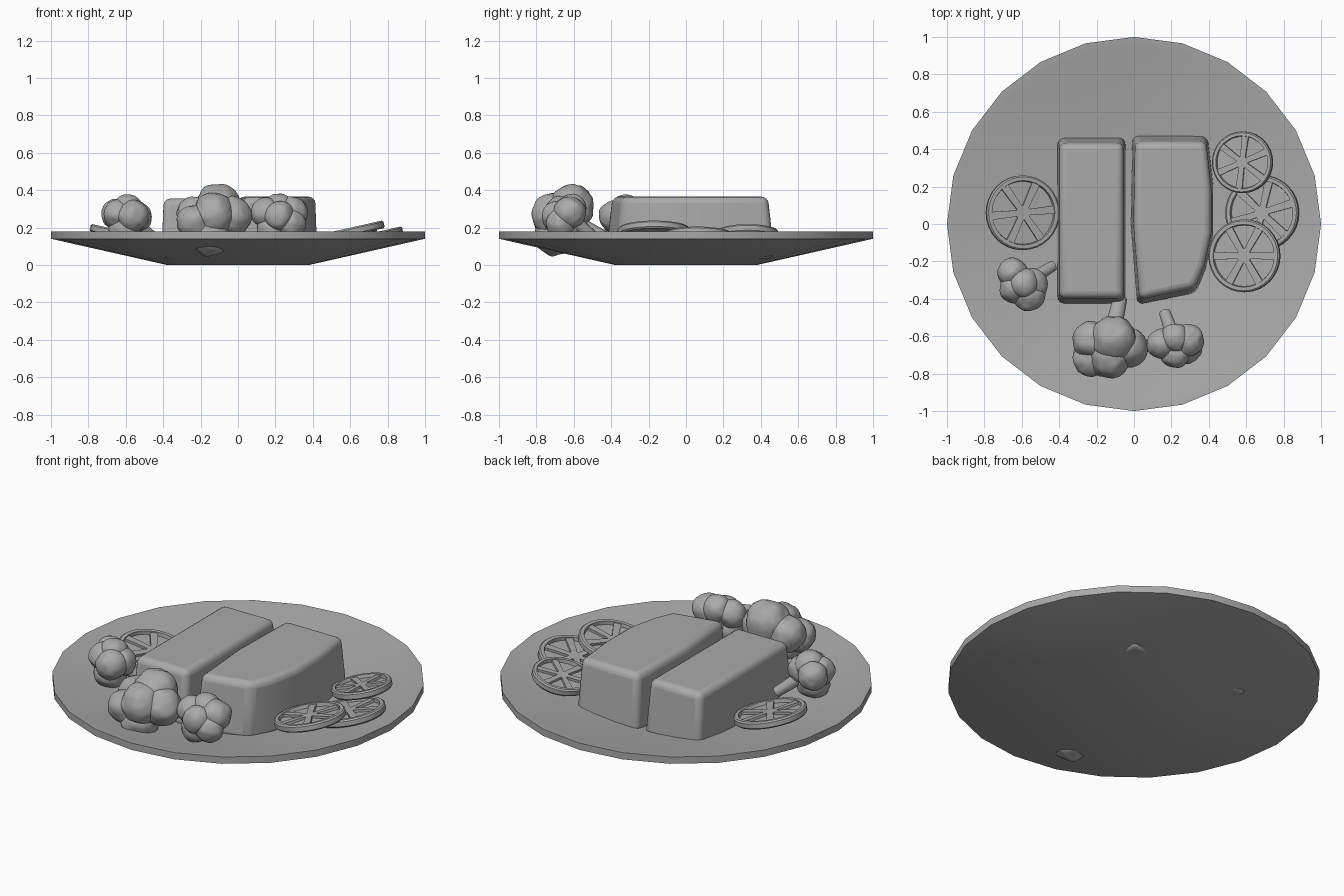
import bpy, bmesh, math
from mathutils import Vector, Matrix, noise

cube = bpy.data.objects.get("Cube")
if cube:
    bpy.data.objects.remove(cube, do_unlink=True)

grey = bpy.data.materials.new("plain grey")
grey.use_nodes = True
grey.diffuse_color = (0.4, 0.4, 0.4, 1)
grey.node_tree.nodes["Principled BSDF"].inputs["Base Color"].default_value = grey.diffuse_color


def finish(name, bm, matrix=None, angle=30):
    """Turn a bmesh into a named, shaded object."""
    bmesh.ops.recalc_face_normals(bm, faces=bm.faces)
    mesh = bpy.data.meshes.new(name)
    bm.to_mesh(mesh)
    bm.free()
    mesh.materials.append(grey)
    ob = bpy.data.objects.new(name, mesh)
    bpy.context.collection.objects.link(ob)
    if matrix:
        ob.matrix_world = matrix
    bpy.ops.object.select_all(action='DESELECT')
    ob.select_set(True)
    bpy.context.view_layer.objects.active = ob
    bpy.ops.object.shade_smooth_by_angle(angle=math.radians(angle))
    return ob


def lathe(bm, profile, sides):
    """Revolve (radius, height) points about z and cap both ends."""
    rings = []
    for r, z in profile:
        rings.append([bm.verts.new((r * math.cos(2 * math.pi * i / sides),
                                    r * math.sin(2 * math.pi * i / sides), z))
                      for i in range(sides)])
    for a, b in zip(rings, rings[1:]):
        for i in range(sides):
            j = (i + 1) % sides
            bm.faces.new((a[i], a[j], b[j], b[i]))
    bm.faces.new(rings[0])
    bm.faces.new(rings[-1])


def prism(bm, bottom, top, z0, z1):
    """Solid between two outlines with the same number of points."""
    low = [bm.verts.new((x, y, z0)) for x, y in bottom]
    high = [bm.verts.new((x, y, z1)) for x, y in top]
    bm.faces.new(low)
    bm.faces.new(high)
    for i in range(len(low)):
        j = (i + 1) % len(low)
        bm.faces.new((low[i], low[j], high[j], high[i]))


# Plate
bm = bmesh.new()
lathe(bm, [(0.38, 0), (1, 0.14), (1, 0.18), (0.955, 0.175), (0.37, 0.04)], 24)
finish("plate", bm, angle=20)


# Fillets: tapered blocks with rounded edges
def fillet(name, outline, height):
    n = len(outline)
    cx = sum(p[0] for p in outline) / n
    cy = sum(p[1] for p in outline) / n
    top = [(cx + (x - cx) * 0.93, cy + (y - cy) * 0.92) for x, y in outline]
    bm = bmesh.new()
    prism(bm, outline, top, 0.035, height)
    ob = finish(name, bm)
    bevel = ob.modifiers.new("rounded edges", 'BEVEL')
    bevel.width = 0.035
    bevel.segments = 4
    bevel.limit_method = 'ANGLE'
    bevel.angle_limit = math.radians(40)


fillet("left_fillet", [(-0.01, 0.475), (0.395, 0.475), (0.425, 0.2), (0.425, -0.05),
                       (0.385, -0.24), (0.33, -0.37), (0.015, -0.435), (-0.02, 0.0)], 0.365)
fillet("right_fillet", [(-0.41, -0.43), (-0.045, -0.43), (-0.045, 0.465), (-0.41, 0.465)], 0.355)


# Tomato slices: rimmed disc, hub and tapered spokes
def slice_of_tomato(name, x, y, z, radius, tilt, turn):
    bm = bmesh.new()
    r = radius
    lathe(bm, [(r * 0.96, 0), (r, 0.008), (r, 0.034), (r * 0.96, 0.042),
               (r * 0.86, 0.042), (r * 0.84, 0.022)], 32)
    lathe(bm, [(r * 0.2, 0.015), (r * 0.2, 0.036)], 12)
    for i in range(6):
        spin = Matrix.Rotation(turn + i * math.pi / 3, 3, 'Z')
        shape = [(0.1, -0.08), (0.88, -0.11), (0.88, 0.11), (0.1, 0.08)]
        pts = [(spin @ Vector((a * r, b * r, 0)))[:2] for a, b in shape]
        prism(bm, pts, pts, 0.015, 0.036)
    place = Matrix.Translation((x, y, z)) @ Matrix.Rotation(-tilt, 4, 'Y')
    finish(name, bm, place)


slope = math.radians(12.7)
slice_of_tomato("tomato_slice_right", -0.6, 0.06, 0.135, 0.2, -slope, 0.1)
slice_of_tomato("tomato_slice_middle", 0.69, 0.06, 0.122, 0.2, slope, 0.3)
slice_of_tomato("tomato_slice_front", 0.595, -0.17, 0.155, 0.195, slope, 0.0)
slice_of_tomato("tomato_slice_back", 0.585, 0.33, 0.142, 0.165, slope, 0.4)


# Florets: a stalk and a cluster of lumpy buds
def floret(name, core, foot, stalk, buds):
    core, foot = Vector(core), Vector(foot)
    axis = foot - core
    bm = bmesh.new()
    place = Matrix.Translation((core + foot) / 2) @ axis.to_track_quat('Z', 'Y').to_matrix().to_4x4()
    bmesh.ops.create_cone(bm, cap_ends=True, segments=10, radius1=stalk * 1.3,
                          radius2=stalk, depth=axis.length, matrix=place)
    finish(name + "_stalk", bm, angle=40)
    bm = bmesh.new()
    for x, y, z, r in buds:
        centre = core + Vector((x, y, z))
        ball = bmesh.ops.create_icosphere(bm, subdivisions=4, radius=r)
        for v in ball["verts"]:
            p = v.co + centre
            bump = 1 + 0.09 * noise.noise(p * 14) + 0.04 * noise.noise(p * 32)
            v.co = centre + v.co * bump
    finish(name + "_buds", bm, angle=50)


floret("middle_floret", (-0.13, -0.65, 0.25), (-0.075, -0.4, 0.12), 0.04, [
    (0.02, 0.04, 0.065, 0.12), (-0.1, 0.03, 0.02, 0.1), (-0.1, -0.07, -0.02, 0.095),
    (0.0, -0.06, 0.02, 0.115), (0.09, -0.01, 0.01, 0.11), (-0.02, -0.05, -0.09, 0.11)])
floret("left_floret", (0.22, -0.63, 0.26), (0.165, -0.475, 0.13), 0.032, [
    (0.0, 0.02, 0.04, 0.08), (-0.07, -0.01, 0.02, 0.08), (0.07, 0.01, 0.02, 0.085),
    (0.0, -0.06, 0.0, 0.08), (0.06, -0.04, -0.04, 0.08), (-0.04, -0.02, -0.07, 0.08)])
floret("right_floret", (-0.59, -0.32, 0.26), (-0.435, -0.225, 0.13), 0.03, [
    (0.0, 0.0, 0.04, 0.08), (-0.06, 0.06, 0.01, 0.08), (-0.05, -0.02, 0.01, 0.08),
    (0.03, -0.06, 0.0, 0.085), (0.05, 0.0, 0.0, 0.08), (-0.01, -0.02, -0.07, 0.09)])
